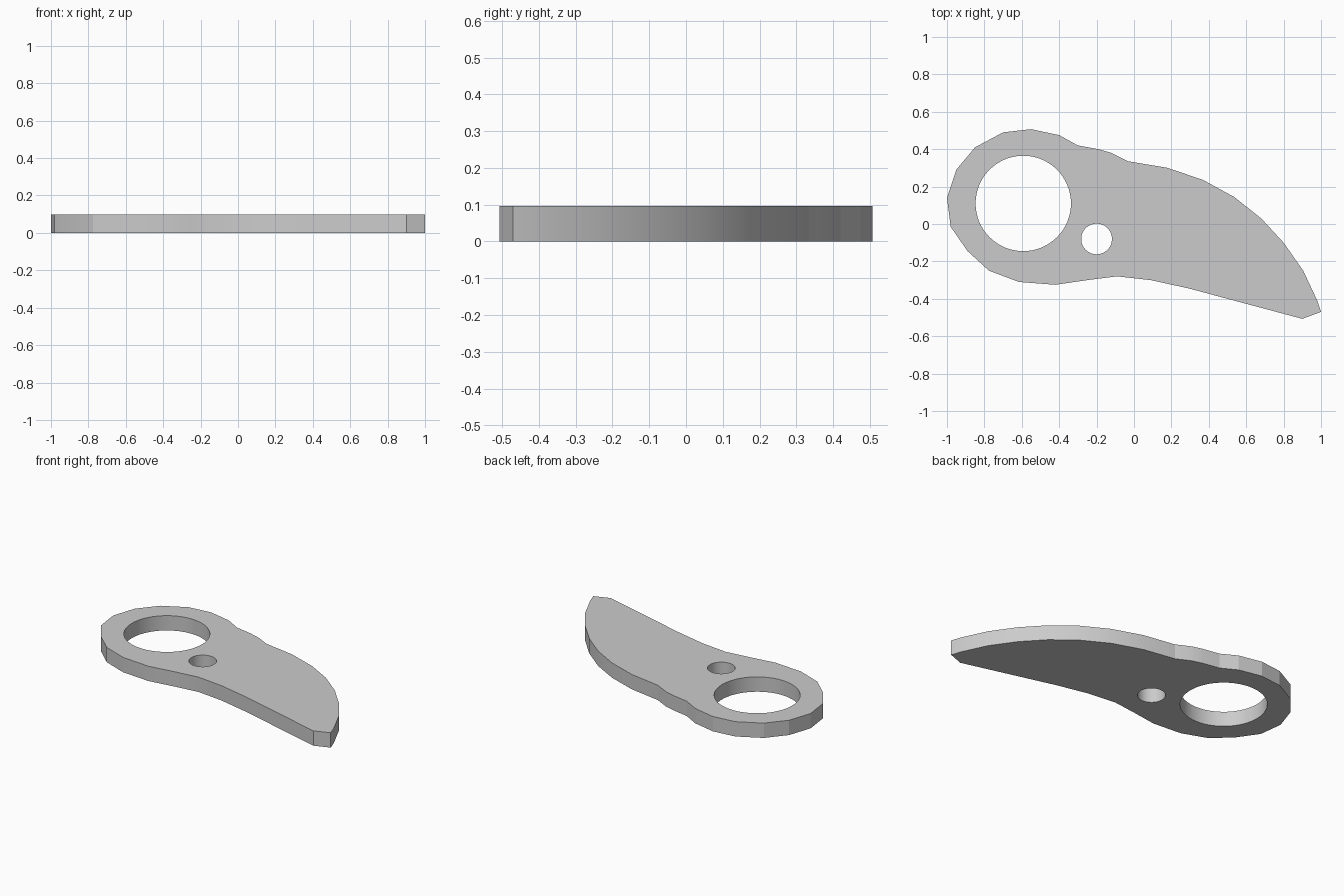
import bpy
import bmesh

cube = bpy.data.objects.get("Cube")
if cube:
    bpy.data.objects.remove(cube, do_unlink=True)

THICKNESS = 0.097

# Outline seen from above, clockwise from the rounded handle end to the tip
OUTLINE = [
    (-1, .14), (-.95, .29), (-.85, .41), (-.7, .49), (-.55, .507), (-.4, .475),
    (-.3, .42), (-.19, .4), (-.12, .38), (-.03, .335), (.18, .3), (.37, .235),
    (.535, .145), (.68, .03), (.8, -.1), (.905, -.25), (.98, -.41), (1, -.47),
    (.9, -.507), (.5, -.4), (.295, -.345), (.09, -.3), (-.09, -.28),
    (-.25, -.3), (-.42, -.325), (-.615, -.31), (-.775, -.25), (-.89, -.145),
    (-.98, -.015),
]


def make_material(name, color):
    material = bpy.data.materials.new(name)
    material.use_nodes = True
    material.diffuse_color = color
    shader = next(n for n in material.node_tree.nodes if n.type == 'BSDF_PRINCIPLED')
    shader.inputs["Base Color"].default_value = color
    return material


def extruded_plate(name, outline, height):
    """Extrude a flat outline upward from the ground."""
    bm = bmesh.new()
    base = bm.faces.new([bm.verts.new((x, y, 0)) for x, y in outline])
    result = bmesh.ops.extrude_face_region(bm, geom=[base], use_keep_orig=True)
    top = [v for v in result["geom"] if isinstance(v, bmesh.types.BMVert)]
    bmesh.ops.translate(bm, verts=top, vec=(0, 0, height))
    bmesh.ops.recalc_face_normals(bm, faces=bm.faces)
    mesh = bpy.data.meshes.new(name)
    bm.to_mesh(mesh)
    bm.free()
    obj = bpy.data.objects.new(name, mesh)
    bpy.context.collection.objects.link(obj)
    return obj


def drill_hole(target, name, x, y, radius):
    """Cut a round through hole and remove the cutter."""
    bpy.ops.mesh.primitive_cylinder_add(vertices=64, radius=radius, depth=1, location=(x, y, 0))
    cutter = bpy.context.object
    cutter.name = name
    cutter.hide_render = True
    modifier = target.modifiers.new(name, 'BOOLEAN')
    modifier.operation = 'DIFFERENCE'
    modifier.solver = 'EXACT'
    modifier.object = cutter
    bpy.ops.object.select_all(action='DESELECT')
    target.select_set(True)
    bpy.context.view_layer.objects.active = target
    bpy.ops.object.modifier_apply(modifier=modifier.name)
    bpy.data.objects.remove(cutter, do_unlink=True)


# Curved blade plate with a finger hole and a pivot hole
blade = extruded_plate("curved_blade_plate", OUTLINE, THICKNESS)
blade.data.materials.append(make_material("plain grey", (0.6, 0.6, 0.6, 1)))
drill_hole(blade, "finger_hole", -.592, .11, .255)
drill_hole(blade, "pivot_hole", -.2, -.08, .082)

# Smooth the gentle cutting curve and hole walls, keep the handle facets crisp
bpy.ops.object.shade_smooth_by_angle(angle=0.26)
